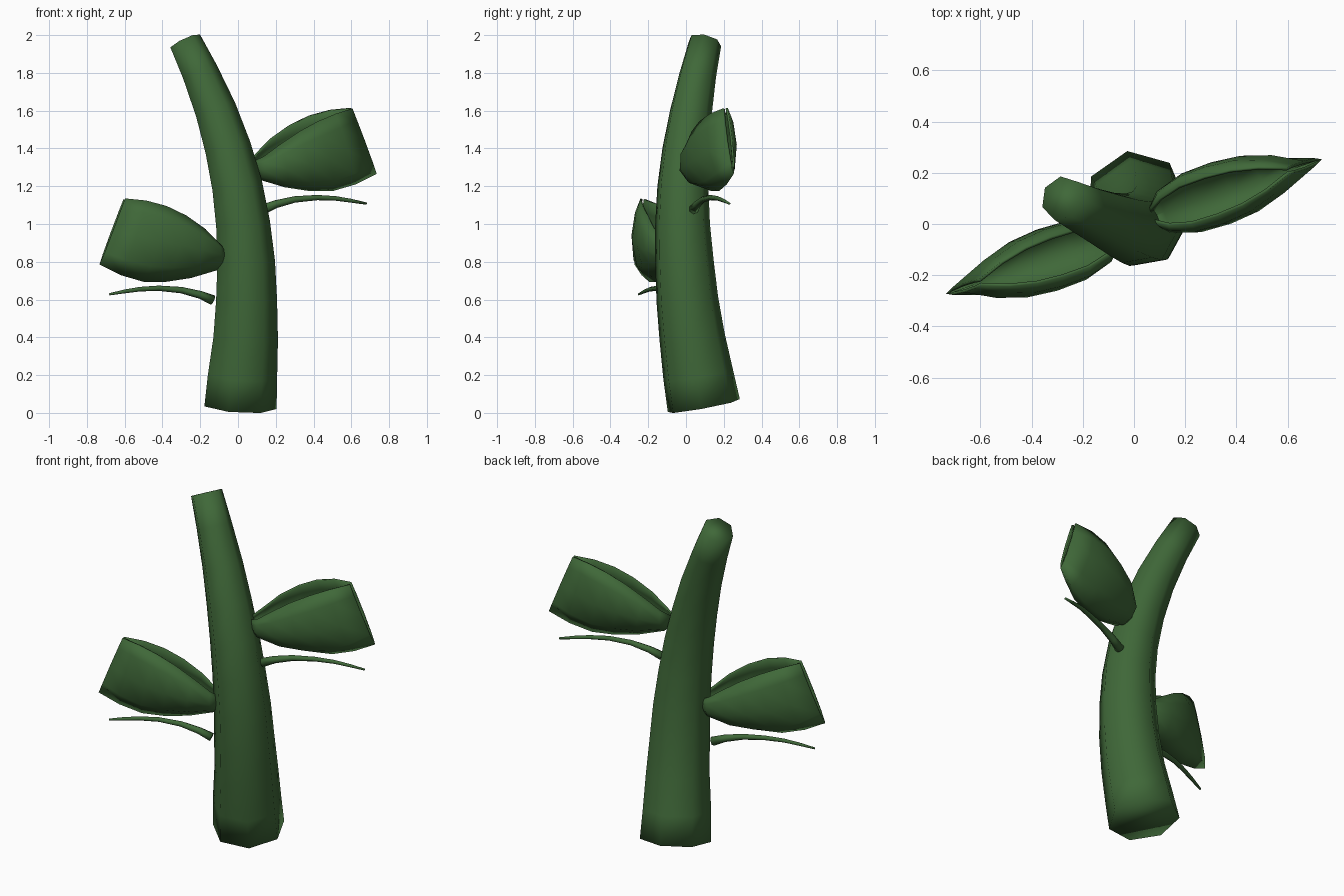
import bpy, bmesh, math
from mathutils import Vector, Matrix

if "Cube" in bpy.data.objects:
    bpy.data.objects.remove(bpy.data.objects["Cube"], do_unlink=True)

green = bpy.data.materials.new("leaf green")
green.use_nodes = True
color = (0.05, 0.138, 0.04, 1)
green.diffuse_color = color
bsdf = next(n for n in green.node_tree.nodes if n.type == 'BSDF_PRINCIPLED')
bsdf.inputs["Base Color"].default_value = color
bsdf.inputs["Roughness"].default_value = 0.8


def loft(name, rings, closed=True):
    """Skin a list of equal-length point rings; closed rings also get end caps."""
    bm = bmesh.new()
    rows = [[bm.verts.new(p) for p in ring] for ring in rings]
    n = len(rows[0])
    for a, b in zip(rows, rows[1:]):
        for i in range(n if closed else n - 1):
            j = (i + 1) % n
            bm.faces.new((a[i], a[j], b[j], b[i]))
    if closed:
        bm.faces.new(rows[0][::-1])
        bm.faces.new(rows[-1])
    bmesh.ops.recalc_face_normals(bm, faces=bm.faces)
    for f in bm.faces:
        f.smooth = True
    me = bpy.data.meshes.new(name)
    bm.to_mesh(me)
    bm.free()
    me.materials.append(green)
    ob = bpy.data.objects.new(name, me)
    bpy.context.collection.objects.link(ob)
    return ob


def tube(name, path, radii, sides, phase):
    """Sweep a polygon along a path, square to the path at every point."""
    pts = [Vector(p) for p in path]
    rings = []
    for k, (p, r) in enumerate(zip(pts, radii)):
        d = pts[min(k + 1, len(pts) - 1)] - pts[max(k - 1, 0)]
        d.normalize()
        ref = Vector((0, 1, 0))
        v = (ref - d * ref.dot(d)).normalized()
        u = v.cross(d)
        angles = [phase + math.tau * i / sides for i in range(sides)]
        rings.append([p + r * (u * math.cos(a) + v * math.sin(a)) for a in angles])
    return loft(name, rings)


# Stem: a thick, bowed, tapering seven-sided stalk
stem_path = [(.006, .092, .036), (.017, .062, .2), (.034, .03, .4), (.039, .005, .6),
             (.037, -.01, .8), (.021, -.02, 1), (-.009, -.018, 1.2), (-.057, -.003, 1.4),
             (-.121, .025, 1.6), (-.203, .062, 1.8), (-.281, .1, 1.964)]
stem_radii = [.199, .191, .178, .168, .159, .149, .139, .127, .114, .1, .089]
tube("stem", stem_path, stem_radii, 7, math.radians(100))

# Leaf: folded pouch, open along the top, pinched to an edge at the tip
rim = [(.06, 1.325), (.12, 1.365), (.2, 1.435), (.3, 1.505), (.4, 1.557), (.5, 1.592), (.6, 1.612)]
keel = [(.068, 1.28), (.115, 1.24), (.25, 1.2), (.38, 1.18), (.5, 1.18), (.62, 1.215), (.73, 1.27)]
widths = [.018, .08, .115, .12, .108, .072, .012]
half = [(-.64, 1), (-.92, .82), (-1, .5), (-.65, .17)]
section = half + [(0, 0)] + [(-t, v) for t, v in reversed(half)]
side = Vector((-.316, .949, .22))


def leaf_ring(top, bottom, width):
    ring = []
    for t, v in section:
        x = bottom[0] + (top[0] - bottom[0]) * v
        z = bottom[1] + (top[1] - bottom[1]) * v
        ring.append(Vector((x, .028 + .333 * (x - .06), z)) + side * t * width)
    return ring


# Tendril: thin arched sprig under each leaf
tendril_path = [(.133, .04, 1.077), (.2, .06, 1.105), (.3, .09, 1.13), (.42, .13, 1.14),
                (.52, .17, 1.135), (.6, .2, 1.123), (.68, .23, 1.108)]
tendril_radii = [.026, .021, .017, .014, .012, .01, .006]

half_turn = Matrix.Translation((0, -.02, -.48)) @ Matrix.Rotation(math.pi, 4, 'Z')
for name, place in (("left", Matrix()), ("right", half_turn)):
    leaf = loft(name + "_leaf", [leaf_ring(*s) for s in zip(rim, keel, widths)], closed=False)
    shell = leaf.modifiers.new("thickness", 'SOLIDIFY')
    shell.thickness = .012
    shell.offset = 0
    leaf.matrix_world = place
    sprig = tube(name + "_tendril", tendril_path, tendril_radii, 6, 0)
    sprig.matrix_world = place
